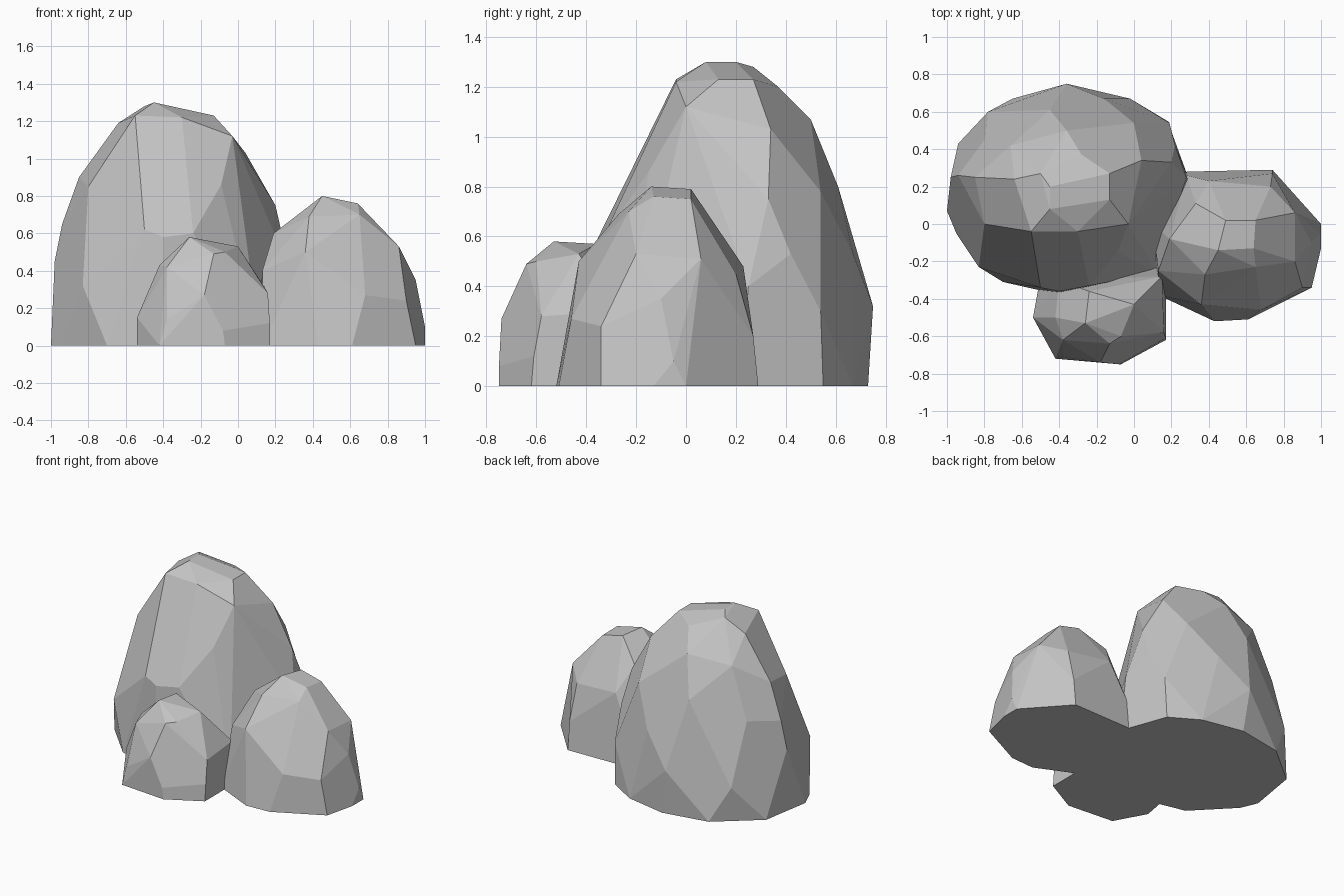
import bpy
import bmesh
import math
from mathutils import Vector

# Remove the default cube only
default_cube = bpy.data.objects.get("Cube")
if default_cube:
    bpy.data.objects.remove(default_cube, do_unlink=True)

# One stone colour for every boulder
stone = bpy.data.materials.new("stone grey")
stone.use_nodes = True
stone_colour = (0.55, 0.55, 0.55, 1.0)
stone.diffuse_color = stone_colour
shader = stone.node_tree.nodes["Principled BSDF"]
shader.inputs["Base Color"].default_value = stone_colour
shader.inputs["Roughness"].default_value = 0.9


def make_boulder(name, footprint, corners):
    """Wrap a convex faceted skin around a ground outline and its upper corners.

    All measurements are in hundredths of a unit.
    """
    mesh_builder = bmesh.new()
    for x, y in footprint:
        mesh_builder.verts.new(Vector((x, y, 0)) / 100)
    for corner in corners:
        mesh_builder.verts.new(Vector(corner) / 100)

    # Chiselled convex skin, without the leftover inner points
    hull = bmesh.ops.convex_hull(mesh_builder, input=mesh_builder.verts[:])
    leftovers = {item for key in ("geom_interior", "geom_unused")
                 for item in hull[key] if isinstance(item, bmesh.types.BMVert)}
    bmesh.ops.delete(mesh_builder, geom=list(leftovers), context="VERTS")

    # Merge nearly level neighbours into broad flat facets
    bmesh.ops.dissolve_limit(mesh_builder, angle_limit=math.radians(7),
                             verts=mesh_builder.verts[:],
                             edges=mesh_builder.edges[:])
    bmesh.ops.recalc_face_normals(mesh_builder, faces=mesh_builder.faces[:])

    mesh = bpy.data.meshes.new(name)
    mesh_builder.to_mesh(mesh)
    mesh_builder.free()
    mesh.materials.append(stone)
    boulder = bpy.data.objects.new(name, mesh)
    bpy.context.collection.objects.link(boulder)
    return boulder


# Tall boulder at the back
make_boulder(
    "tall_boulder",
    footprint=[(-100, 7), (-98, 25), (-94, 43), (-65, 67), (-32, 73), (-2, 67),
               (18, 55), (30, 22), (12, -26), (-39, -38), (-70, -31), (-95, -5)],
    corners=[
        # shoulders low on the sides
        (-98, 25, 45), (-83, -23, 32), (-78, 60, 25), (-36, 75, 32),
        (19, 54, 30), (28, 25, 40),
        # middle
        (-94, 26, 65), (-50, -34, 62), (-40, -36, 58), (-24, -33, 60), (20, 33, 75),
        (22, 42, 53), (0, 54, 78), (-16, 67, 53), (-45, 61, 80), (-80, 45, 68),
        # upper slopes
        (-85, 25, 90), (-80, 0, 85), (-55, -12, 105), (-9, -15, 86), (-3, 0, 112),
        (4, 34, 103), (-36, 50, 107), (-66, 42, 103),
        # crown
        (-64, 24, 119), (-55, -4, 123), (-30, -4, 122), (-13, 13, 123),
        (-13, 27, 123), (-28, 37, 120), (-45, 8, 130), (-45, 20, 130), (-50, 27, 128)])

# Medium boulder on the left side
make_boulder(
    "side_boulder",
    footprint=[(28, 28), (74, 29), (100, 0), (100, -13), (95, -34), (61, -51),
               (43, -52), (13, -38), (10, 0)],
    corners=[
        (100, -5, 10), (95, -10, 35), (90, -34, 24), (68, -46, 27), (36, -43, 50),
        (13, -25, 40), (28, 26, 22), (74, 27, 20), (86, -20, 53), (86, 6, 51),
        (40, 23, 48), (73, 20, 45), (19, -8, 60), (33, 11, 65), (38, -27, 69),
        (65, -23, 70), (45, -14, 80), (49, 2, 79), (65, 2, 75), (64, -13, 76)])

# Small boulder in front
make_boulder(
    "front_boulder",
    footprint=[(-54, -50), (-42, -72), (-7, -75), (17, -62), (17, -36), (14, -22),
               (-50, -28)],
    corners=[
        (-54, -50, 15), (-38, -71, 14), (-18, -74, 27), (-8, -75, 8), (17, -61, 12),
        (16, -58, 28), (15, -28, 30), (-42, -50, 43), (-38, -62, 42), (-40, -30, 43),
        (-26, -53, 58), (-13, -64, 49), (-7, -60, 50), (0, -43, 53), (-24, -36, 57)])
